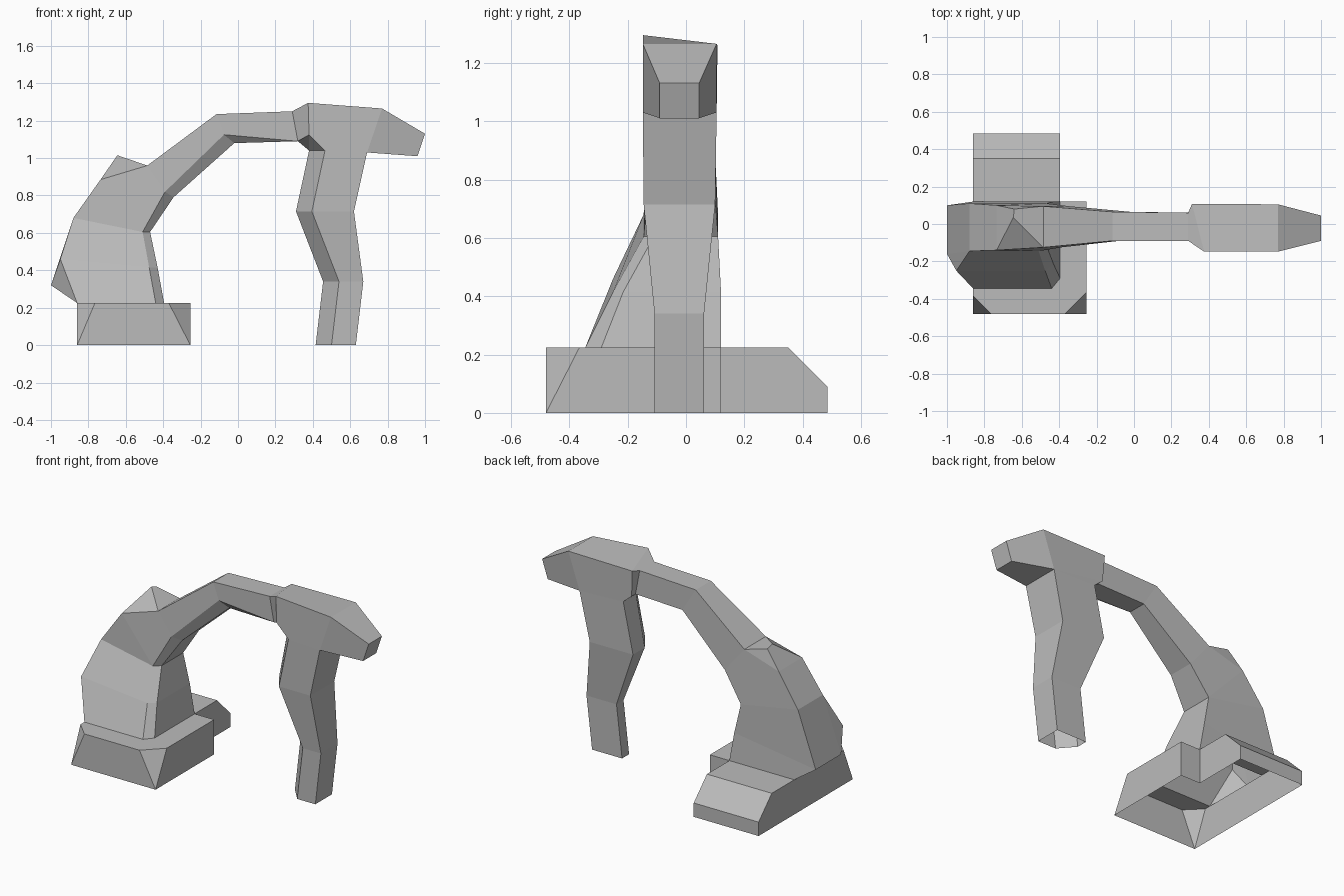
import bpy
import bmesh

default_cube = bpy.data.objects.get("Cube")
if default_cube:
    bpy.data.objects.remove(default_cube, do_unlink=True)

GREY = (0.5, 0.5, 0.5, 1.0)
grey = bpy.data.materials.new("plain grey")
grey.use_nodes = True
grey.diffuse_color = GREY
grey.node_tree.nodes["Principled BSDF"].inputs["Base Color"].default_value = GREY


def build(name, faces):
    """Make a flat-shaded object from polygons, sharing equal corners."""
    bm = bmesh.new()
    corners = {}
    for points in faces:
        verts = []
        for point in points:
            key = tuple(round(value, 3) for value in point)
            if key not in corners:
                corners[key] = bm.verts.new(key)
            if corners[key] not in verts:
                verts.append(corners[key])
        if len(verts) > 2 and not bm.faces.get(verts):
            bm.faces.new(verts)
    bmesh.ops.recalc_face_normals(bm, faces=bm.faces[:])
    mesh = bpy.data.meshes.new(name)
    bm.to_mesh(mesh)
    bm.free()
    mesh.materials.append(grey)
    part = bpy.data.objects.new(name, mesh)
    bpy.context.collection.objects.link(part)
    return part


def loft(rings):
    """Quads between neighbouring rings of equal length."""
    faces = []
    for lower, upper in zip(rings, rings[1:]):
        count = len(lower)
        for i in range(count):
            j = (i + 1) % count
            faces.append([lower[i], lower[j], upper[j], upper[i]])
    return faces


def section(outer, inner, cut, front, back, flat):
    """Six-corner section with its inner front edge cut off.

    outer, inner and cut are (x, z); front, back and flat are y values.
    The first two corners coincide unless one is moved afterwards.
    """
    (ox, oz), (ix, iz), (cx, cz) = outer, inner, cut
    return [(ox, front, oz), (ox, front, oz), (ox, back, oz),
            (ix, back, iz), (ix, flat, iz), (cx, front, cz)]


# Foot block: open underneath, corners cut in front, sloped at the back
left, middle, right = -0.86, -0.395, -0.255
front, step, slope, back = -0.48, 0.12, 0.35, 0.485
top, lip = 0.225, 0.09
cut_left, cut_right = (-0.765, front, top), (-0.37, front, top)
side_left, side_right = (left, -0.385, top), (right, -0.365, top)
column_front, column_side = -0.345, -0.29

foot_faces = [
    [(left, front, 0), (right, front, 0), cut_right, cut_left],
    [(right, front, 0), side_right, cut_right],
    [(left, front, 0), cut_left, side_left],
    [(right, front, 0), (right, step, 0), (right, step, top),
     (right, column_side, top), side_right],
    [(right, step, 0), (middle, step, 0), (middle, step, top), (right, step, top)],
    [(middle, step, 0), (middle, back, 0), (middle, back, lip),
     (middle, slope, top), (middle, step, top)],
    [(left, back, 0), (middle, back, 0), (middle, back, lip), (left, back, lip)],
    [(left, back, lip), (middle, back, lip), (middle, slope, top), (left, slope, top)],
    [(left, front, 0), side_left, (left, column_front, top), (left, step, top),
     (left, slope, top), (left, back, lip), (left, back, 0)],
    # top surface around the column
    [side_left, cut_left, cut_right, side_right, (right, column_side, top),
     (middle, column_side, top), (-0.44, column_front, top), (left, column_front, top)],
    [(right, column_side, top), (right, step, top), (middle, step, top),
     (middle, column_side, top)],
    [(left, step, top), (middle, step, top), (middle, slope, top), (left, slope, top)],
]
build("foot_block", foot_faces)

# Column, arched arm and head as one run of sections
column_bottom = section((left, top), (middle, top), (-0.44, top),
                        column_front, step, column_side)
elbow = section((-0.95, 0.46), (-0.43, 0.415), (-0.475, 0.415), -0.25, step, -0.215)
elbow[1] = (-1.0, -0.16, 0.32)
elbow[2] = (-1.0, 0.10, 0.32)
waist_inner, waist_cut = (-0.47, 0.605), (-0.51, 0.605)
waist = section((-0.88, 0.68), waist_inner, waist_cut, -0.145, 0.11, -0.11)
shoulder = section((-0.735, 0.885), waist_inner, waist_cut, -0.14, 0.10, -0.11)
shoulder[3:] = waist[3:]
arm_start = section((-0.485, 0.96), (-0.345, 0.79), (-0.39, 0.82), -0.125, 0.095, -0.08)
arm_bend = section((-0.115, 1.235), (-0.02, 1.08), (-0.075, 1.125), -0.09, 0.065, -0.06)
arm_end = section((0.29, 1.25), (0.32, 1.09), (0.32, 1.09), -0.09, 0.06, -0.08)
head_start = section((0.375, 1.295), (0.38, 1.04), (0.38, 1.125), -0.148, 0.105, -0.03)
head_start[2] = (0.31, 0.108, 1.26)
head_start[3] = (0.32, 0.10, 1.09)
head_edge = section((0.77, 1.265), (0.69, 1.03), (0.69, 1.03), -0.148, 0.105, -0.03)
head_tip = section((1.0, 1.13), (0.96, 1.01), (0.96, 1.01), -0.09, 0.045, -0.03)

arm_faces = loft([column_bottom, elbow, waist, shoulder, arm_start,
                  arm_bend, arm_end, head_start, head_edge, head_tip])
arm_faces.append(head_tip)
build("column_arm_and_head", arm_faces)

# Pointed hump on the shoulder
peak, rear_peak = (-0.645, 0.035, 1.015), (-0.64, 0.08, 1.0)
front_low, rear_low = shoulder[0], shoulder[2]
front_high, rear_high = arm_start[0], arm_start[2]
build("shoulder_hump", [
    [front_low, front_high, peak],
    [front_low, peak, rear_peak, rear_low],
    [peak, front_high, rear_high, rear_peak],
    [rear_peak, rear_high, rear_low],
])


# Hanging leg, open at the bottom
def leg_section(z, inner, cut, outer, front_y, back_y, flat_y):
    return section((outer, z), (inner, z), (cut, z), front_y, back_y, flat_y)


leg_root = head_edge[3:4] * 2 + head_start[3:]
leg_root = [head_edge[5], head_edge[5], head_edge[3]] + head_start[3:]
leg_top = leg_section(1.04, 0.38, 0.465, 0.69, -0.148, 0.10, -0.03)
leg_top[:3] = leg_root[:3]
knee = leg_section(0.715, 0.31, 0.395, 0.62, -0.145, 0.10, -0.02)
shin = leg_section(0.34, 0.455, 0.54, 0.67, -0.108, 0.062, -0.01)
sole = leg_section(0, 0.415, 0.50, 0.63, -0.108, 0.062, -0.01)
build("hanging_leg", loft([leg_root, leg_top, knee, shin, sole]))
